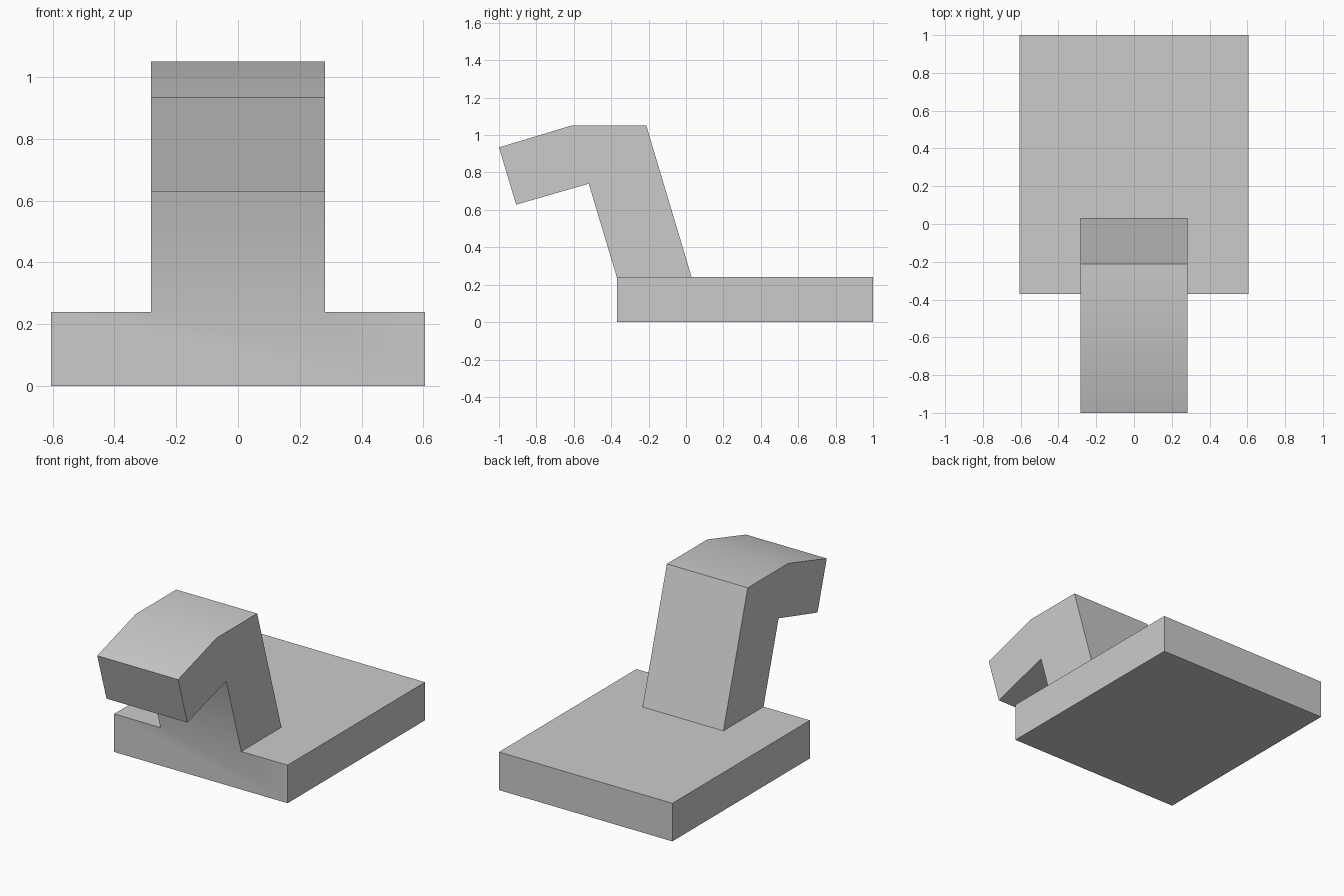
import bpy
import bmesh
import math

cube = bpy.data.objects.get("Cube")
if cube:
    bpy.data.objects.remove(cube, do_unlink=True)

# Flat grey for the whole body
grey = bpy.data.materials.new("plain grey")
grey.use_nodes = True
colour = (0.6, 0.6, 0.6, 1)
grey.diffuse_color = colour
grey.node_tree.nodes["Principled BSDF"].inputs["Base Color"].default_value = colour

BASE_X, NECK_X = 0.605, 0.282
FRONT, BACK, TOP = -0.37, 1.0, 0.24

bm = bmesh.new()


def ring(x, points):
    return [bm.verts.new((x, y, z)) for y, z in points]


def bridge(a, b, closed=True):
    n = len(a)
    for i in range(n if closed else n - 1):
        j = (i + 1) % n
        bm.faces.new((a[i], a[j], b[j], b[i]))


# Bent neck and head: side profile from the front foot round to the back foot
profile = [(FRONT, TOP), (-0.52, 0.74), (-0.908, 0.628), (-1.0, 0.934),
           (-0.615, 1.05), (-0.212, 1.05), (0.03, TOP)]
right = ring(-NECK_X, profile)
left = ring(NECK_X, profile)
bridge(right, left, closed=False)
for side in (right, left):
    bm.faces.new(side)

# Slab base, welded to the foot of the neck along its front edge
outline = [(FRONT, 0), (FRONT, TOP), (BACK, TOP), (BACK, 0)]
r = ring(-BASE_X, outline)
l = ring(BASE_X, outline)
bm.faces.new(r)
bm.faces.new(l)
bm.faces.new((r[2], r[3], l[3], l[2]))
bm.faces.new((r[3], r[0], l[0], l[3]))
bm.faces.new((r[0], l[0], l[1], left[0], right[0], r[1]))
bm.faces.new((r[1], right[0], right[-1], left[-1], left[0], l[1], l[2], r[2]))

bmesh.ops.recalc_face_normals(bm, faces=bm.faces)
mesh = bpy.data.meshes.new("base_with_bent_neck")
bm.to_mesh(mesh)
bm.free()
mesh.materials.append(grey)
body = bpy.data.objects.new("base_with_bent_neck", mesh)
bpy.context.collection.objects.link(body)

# Soft shading across the shallow bends only
bpy.ops.object.select_all(action="DESELECT")
body.select_set(True)
bpy.context.view_layer.objects.active = body
bpy.ops.object.shade_smooth_by_angle(angle=math.radians(30))
